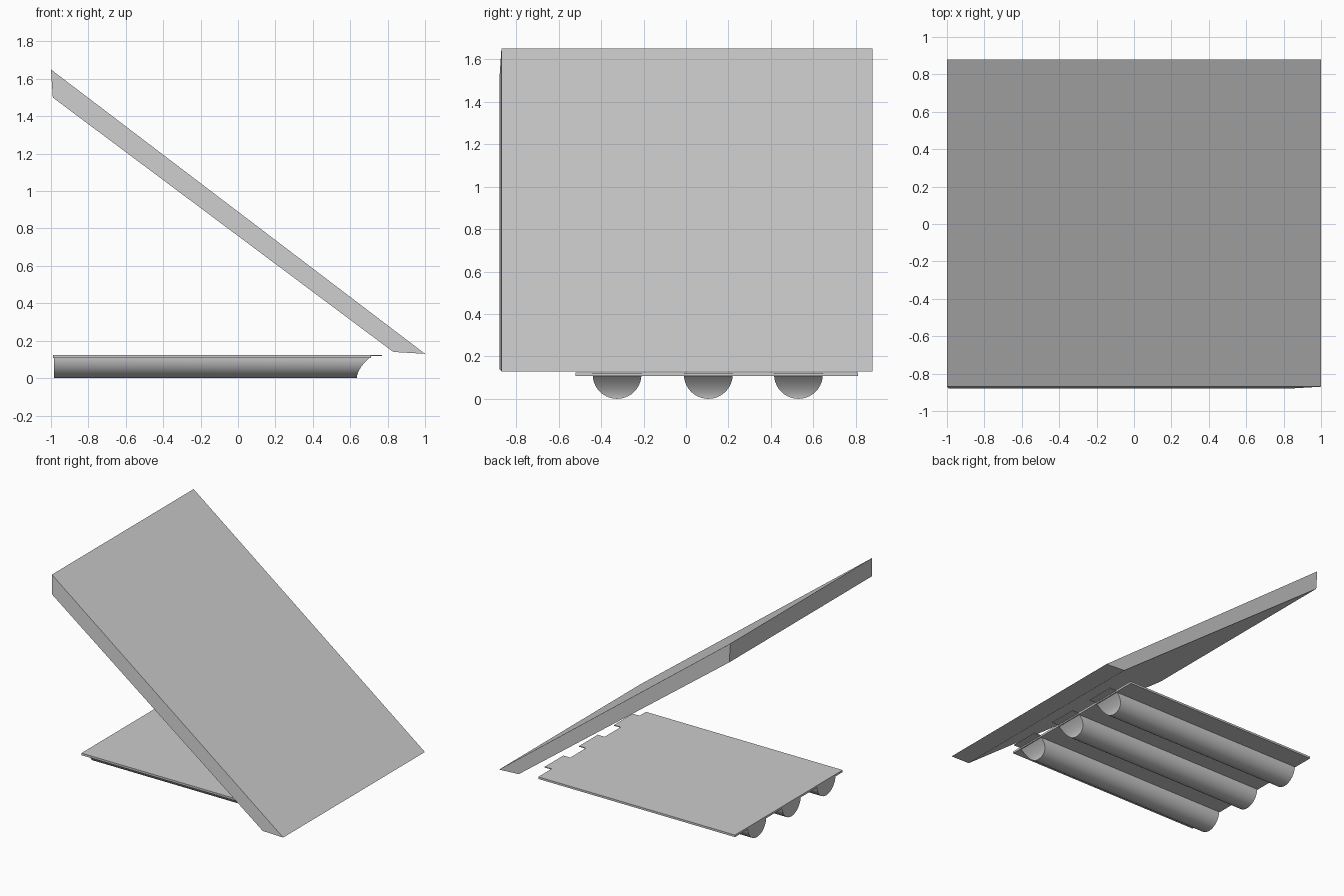
import bpy, math

if "Cube" in bpy.data.objects:
    bpy.data.objects.remove(bpy.data.objects["Cube"])


def make(name, verts, faces, smooth=False):
    mesh = bpy.data.meshes.new(name)
    mesh.from_pydata(verts, [], faces)
    mesh.update()
    ob = bpy.data.objects.new(name, mesh)
    bpy.context.collection.objects.link(ob)
    if smooth:
        bpy.ops.object.select_all(action='DESELECT')
        ob.select_set(True)
        bpy.context.view_layer.objects.active = ob
        bpy.ops.object.shade_smooth_by_angle(angle=math.radians(35))
    return ob


def loft(name, rings, smooth=False):
    # closed solid through matching rings, with flat or curved end caps
    n = len(rings[0])
    faces = [[k * n + i, k * n + (i + 1) % n, (k + 1) * n + (i + 1) % n, (k + 1) * n + i]
             for k in range(len(rings) - 1) for i in range(n)]
    last = (len(rings) - 1) * n
    h = n // 2
    for base, flip in ((0, True), (last, False)):
        for i in range(h):
            a, b, c, d = i, i + 1, n - 2 - i, n - 1 - i
            if b > c:
                break
            q = [base + a, base + b, base + c, base + d] if b < c else [base + a, base + b, base + d]
            faces.append(q[::-1] if flip else q)
            if c - b <= 1:
                break
    return make(name, [v for r in rings for v in r], faces, smooth)


def box(name, x0, x1, y0, y1, z0, z1):
    return loft(name, [[(x, y0, z0), (x, y1, z0), (x, y1, z1), (x, y0, z1)] for x in (x0, x1)])


# Sloping slab, front side leaning very slightly outward at its lower face
profile = [(-1, 1.65, -0.87), (-0.99, 1.50, -0.88), (0.83, 0.14, -0.88), (1, 0.13, -0.87)]
loft("sloping_panel", [[(x, y, z) for x, z, y in profile],
                       [(x, 0.88, z) for x, z, y in profile]])

# Flat base plate
box("base_plate", -0.99, 0.71, -0.52, 0.81, 0.108, 0.124)

# Half-round ribs with a hollowed front end, and a thin tab over each
R, SEG = 0.115, 20
for i, yc in enumerate((-0.325, 0.105, 0.53)):
    arc = [(yc - R * math.cos(math.pi * k / SEG), R - R * math.sin(math.pi * k / SEG))
           for k in range(SEG + 1)]
    back = [(-0.985, y, z) for y, z in arc]
    front = [(0.635 + 0.075 * (z / R) ** 1.8, y, z) for y, z in arc]
    loft(f"rib_{i + 1}", [back, front], smooth=True)
    box(f"tab_{i + 1}", 0.70, 0.77, yc - R, yc + R, 0.118, 0.124)
